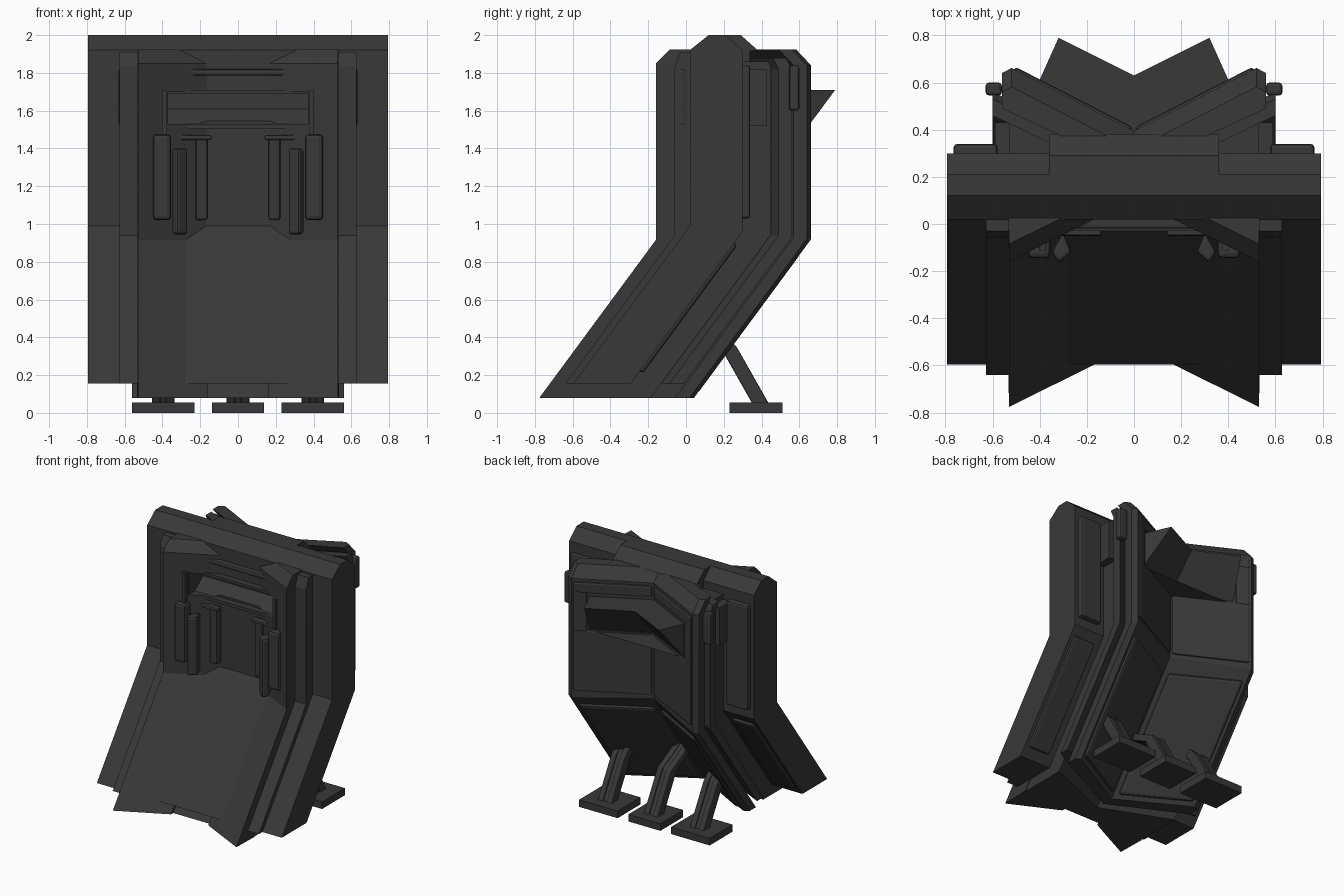
import bpy, bmesh
from mathutils import Vector

if "Cube" in bpy.data.objects:
    bpy.data.objects.remove(bpy.data.objects["Cube"])

dark = bpy.data.materials.new("dark_metal")
dark.diffuse_color = (0.04, 0.04, 0.04, 1)
dark.use_nodes = True
dark.node_tree.nodes["Principled BSDF"].inputs["Base Color"].default_value = dark.diffuse_color
SLOPE = 0.738          # backward run of the leaning lower half


def make(name, verts, faces, bevel=0.0, seg=2):
    bm = bmesh.new()
    vs = [bm.verts.new(v) for v in verts]
    for f in faces:
        bm.faces.new([vs[i] for i in f])
    bmesh.ops.recalc_face_normals(bm, faces=bm.faces)
    me = bpy.data.meshes.new(name)
    bm.to_mesh(me)
    bm.free()
    ob = bpy.data.objects.new(name, me)
    bpy.context.collection.objects.link(ob)
    me.materials.append(dark)
    if bevel:
        m = ob.modifiers.new("bevel", 'BEVEL')
        m.width, m.segments, m.limit_method = bevel, seg, 'ANGLE'
    return ob


def bend(y):
    """Height of the knee for a layer at depth y."""
    if y < 0.02:
        return max(0.915, 0.99 - 0.62 * (0.02 - y))
    return 0.99 - 0.11 * (y - 0.02)


def lean(y, z, knee=None):
    return y - SLOPE * max(0, (knee or bend(y)) - z)


def rings(name, levels, bevel=0.0):
    """Loft a stack of equal-length rings with capped ends."""
    n = len(levels[0])
    verts = [p for ring in levels for p in ring]
    faces = [list(range(n)), list(range(len(verts) - n, len(verts)))]
    for k in range(len(levels) - 1):
        for i in range(n):
            j = (i + 1) % n
            faces.append([k * n + i, k * n + j, (k + 1) * n + j, (k + 1) * n + i])
    return make(name, verts, faces, bevel)


def layer(name, plan, zb, zt, cap=None, split=False, knee=None):
    """Bent slab: half plan, leaning lower half, upright upper half, chamfered cap."""
    if split:
        plans = [plan, [(-x, y) for x, y in plan]]
    else:
        plans = [plan + [(-x, y) for x, y in reversed(plan) if x > 0]]
    out = []
    for i, p in enumerate(plans):
        lv = [[(x, lean(y, zb, knee), zb) for x, y in p],
              [(x, y, knee or bend(y)) for x, y in p],
              [(x, y, zt) for x, y in p]]
        if cap:
            lv.append([(x, cap[1](y), cap[0]) for x, y in p])
        out.append(rings(f"{name}_{i + 1}" if split else name, lv))
    return out


def box(name, x, y, z, bevel=0.0, mirror=False):
    for s in ((1, -1) if mirror else (1,)):
        ring = [(s * x[0], y[0]), (s * x[1], y[0]), (s * x[1], y[1]), (s * x[0], y[1])]
        rings(name + ("" if s > 0 else "_left"), [[(a, b, c) for a, b in ring] for c in z], bevel)


def panel(name, corners, t, bevel=0.015):
    """Raised rounded panel on a four-cornered patch, both sides."""
    for s in (1, -1):
        c = [Vector((s * x, y, z)) for x, y, z in corners]
        n = (c[1] - c[0]).cross(c[3] - c[0]).normalized()
        n = n if n.y > 0 else -n
        rings(name + ("" if s > 0 else "_left"),
              [[p - n * 0.03 for p in c], [p + n * t for p in c]], bevel)


# wide main shield with chamfered top
shield = layer("main_shield", [(0, .02), (.793, .02), (.793, .30), (0, .30)], .155, 1.92,
               (2.0, lambda y: .12 if y < .1 else .21))
box("top_block", (-.36, .36), (.2, .34), (1.8, 1.92))
rings("top_ridge", [[(-.36, .2, 1.9), (.36, .2, 1.9), (.36, .38, 1.92), (-.36, .38, 1.92)],
                    [(-.36, .15, 2.0), (.36, .15, 2.0), (.36, .29, 2.0), (-.36, .29, 2.0)]])

# front wings (they sink into the shield toward the centre) and the frame strip behind
front = layer("front_wing", [(.53, -.16), (.16, .024), (.16, .06), (.535, .06)],
              .08, 1.85, (1.925, lambda y: y + .075), True, .915)
layer("front_frame", [(.5, -.06), (.627, -.06), (.627, .06), (.5, .06)], .155, 1.83,
      (1.91, lambda y: y + .03), True)

# rear core and the two stacked V plates
layer("rear_core", [(0, .1), (.53, .1), (.53, .45), (0, .25)], .08, 1.86)
layer("rear_inner_plate", [(0, .2), (.6, .49), (.6, .56), (0, .28)], .155, 1.82,
      (1.88, lambda y: y - .03))
layer("rear_plate", [(0, .31), (.56, .57), (.56, .64), (.52, .662), (0, .395)], .08, 1.84,
      (1.925, lambda y: y - .08))


# raised panels on the rear
def rear(x, z):
    return (x, lean(.395 + .513 * x, z), z)


def patch(x0, x1, z0, z1):
    return [rear(x0, z0), rear(x1, z0), rear(x1, z1), rear(x0, z1)]


panel("rear_upper_panel", patch(.01, .51, .97, 1.45), .012)
panel("rear_header_panel", patch(.01, .51, 1.73, 1.82), .012)
panel("rear_slot_post", patch(.42, .51, 1.43, 1.75), .012)
panel("rear_lower_panel", patch(.03, .5, .11, .85), .02, .02)
for nm, z0, z1 in (("shield_upper_pad", 1.03, 1.84), ("shield_lower_pad", .22, .9)):
    panel(nm, [(x, lean(.30, z), z) for x, z in ((.58, z0), (.765, z0), (.765, z1), (.58, z1))],
          .04 if z0 > 1 else .02)

# hopper-shaped visor below the rear header
rings("rear_visor", [
    [(-.41, .59, 1.44), (0, .38, 1.44), (.41, .59, 1.44), (.4, .585, 1.44), (0, .37, 1.44), (-.4, .585, 1.44)],
    [(-.32, .79, 1.71), (0, .63, 1.71), (.32, .79, 1.71), (.41, .59, 1.71), (0, .37, 1.71), (-.41, .59, 1.71)]])

# sloped window recess in the front
cut = rings("window_cutter", [[(s, -.25, 1.53), (s, .0, 1.53), (s, .2, 1.69), (s, .2, 1.70), (s, -.25, 1.70)]
                              for s in (-.37, .37)])
cut.hide_render = True
cut.hide_viewport = True
cut.display_type = 'WIRE'
for ob in shield + front:
    m = ob.modifiers.new("window", 'BOOLEAN')
    m.operation, m.object, m.solver = 'DIFFERENCE', cut, 'EXACT'

# window frame following the wings, and the vent slot above
panel_y = lambda x: .024 - .497 * (x - .16)
box("frame_top", (-.4, .4), (-.03, .04), (1.69, 1.71))
box("frame_sill", (-.37, .37), (-.03, .04), (1.505, 1.53))
box("frame_side", (.375, .4), (panel_y(.4) - .02, .04), (1.46, 1.71), mirror=True)
box("vent_bar", (-.27, .27), (-.02, .04), (1.785, 1.82), .012)

# grab handles
box("outer_handle", (.355, .45), (-.145, -.05), (1.02, 1.475), .02, True)
for s in (1, -1):
    rings("middle_handle" + ("" if s > 0 else "_left"),
          [[(s * .265, -.12, z), (s * .32, -.165, z), (s * .35, -.12, z), (s * .30, -.03, z)]
           for z in (.945, 1.4)], .015)
box("inner_handle", (.16, .225), (-.03, .04), (1.02, 1.46), .015, True)
box("handle_rail", (.14, .36), (-.05, .0), (1.445, 1.47), .008, True)

# side blocks and clips
box("side_block", (.48, .59), (.3, .43), (1.52, 1.82), mirror=True)
box("rear_clip", (.56, .63), (.545, .6), (1.6, 1.84), .015, True)
box("front_clip", (.58, .632), (-.035, .0), (1.52, 1.82), .012, True)

# three feet: base slab and twin-rail struts
for name, cx, hw in (("left", -.395, .165), ("middle", 0, .137), ("right", .395, .165)):
    box(name + "_foot_base", (cx - hw, cx + hw), (.23, .51), (0, .055))
    path = [(.40, .03), (.23, .33), (-.1 if cx == 0 else .05, .5)]
    for rail, x0, x1, t in (("rail_a", -.06, -.015, .038), ("rail_b", .015, .06, .038), ("web", -.02, .02, .028)):
        lv = [[(cx + x0, y - t, z), (cx + x1, y - t, z), (cx + x1, y + t, z + .02), (cx + x0, y + t, z + .02)]
              for y, z in path]
        rings(f"{name}_strut_{rail}", lv, .008)
